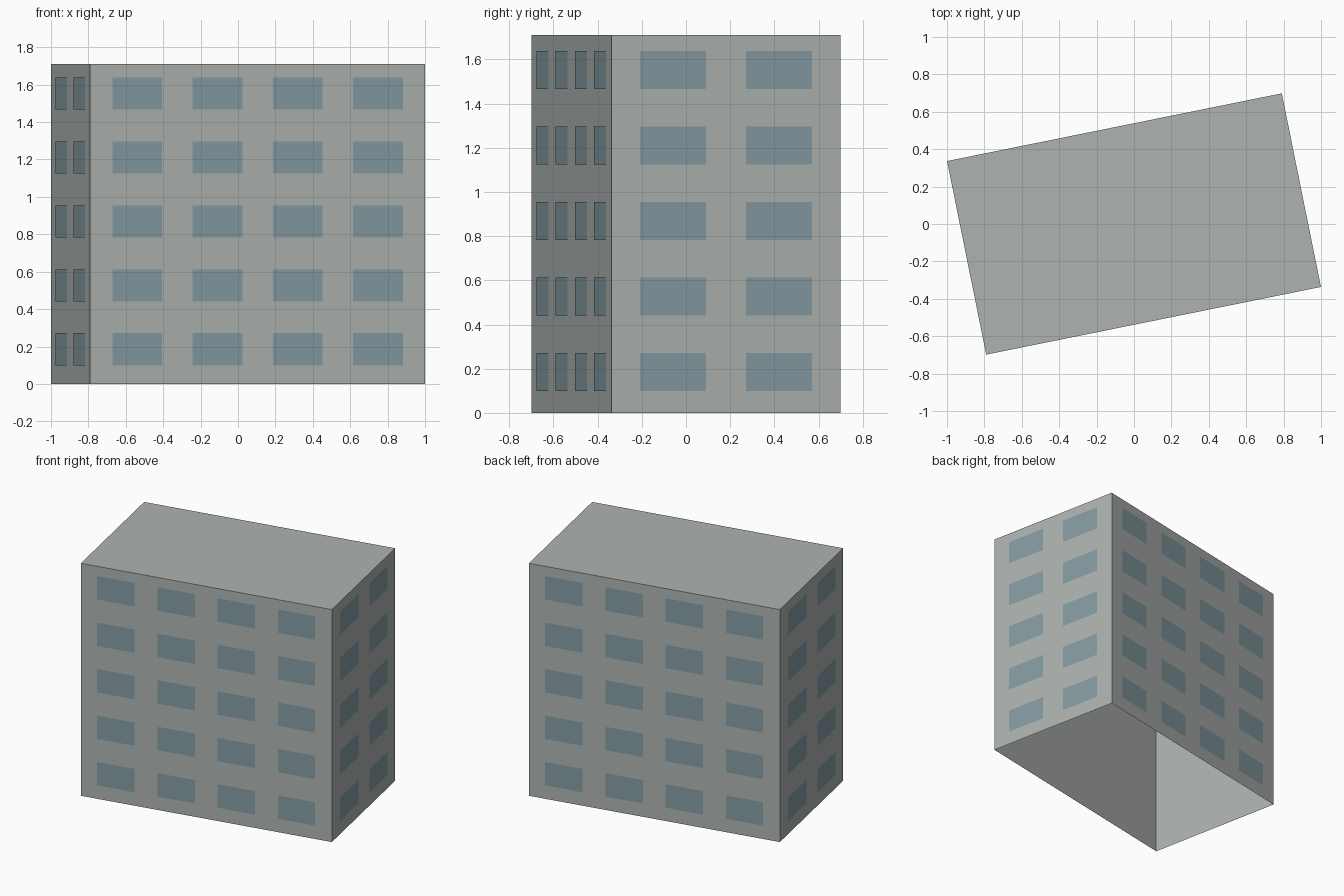
import bpy
import bmesh
from math import radians, pi
from mathutils import Matrix, Vector

LENGTH, WIDTH, HEIGHT = 1.826, 1.056, 1.71
TURN = Matrix.Rotation(radians(11.43), 4, 'Z')
FLOORS = 5

cube = bpy.data.objects.get("Cube")
if cube:
    bpy.data.objects.remove(cube, do_unlink=True)


def make_material(name, colour):
    mat = bpy.data.materials.new(name)
    mat.use_nodes = True
    mat.diffuse_color = colour
    bsdf = next(n for n in mat.node_tree.nodes if n.type == 'BSDF_PRINCIPLED')
    bsdf.inputs["Base Color"].default_value = colour
    return mat


def make_object(name, bm, mat):
    mesh = bpy.data.meshes.new(name)
    bm.transform(TURN)
    bm.to_mesh(mesh)
    bm.free()
    mesh.materials.append(mat)
    obj = bpy.data.objects.new(name, mesh)
    bpy.context.collection.objects.link(obj)
    return obj


concrete = make_material("grey concrete", (0.42, 0.455, 0.434, 1))
glass = make_material("blue grey glass", (0.231, 0.332, 0.367, 1))

# Building shell: walls and flat roof, open underneath
bm = bmesh.new()
bmesh.ops.create_cube(bm, size=1)
bmesh.ops.scale(bm, vec=(LENGTH, WIDTH, HEIGHT), verts=bm.verts)
bmesh.ops.translate(bm, vec=(0, 0, HEIGHT / 2), verts=bm.verts)
bm.normal_update()
floor = [f for f in bm.faces if f.normal.z < -0.5]
bmesh.ops.delete(bm, geom=floor, context='FACES_ONLY')
make_object("building_shell", bm, concrete)


# Window panes: a grid of thin flat plates lying just outside one wall
def window_wall(name, angle, distance, columns, pitch, pane_width):
    bm = bmesh.new()
    for row in range(FLOORS):
        z = 0.185 + row * 0.342
        for col in range(columns):
            x = (col - (columns - 1) / 2) * pitch
            corners = [(-1, -1), (1, -1), (1, 1), (-1, 1)]
            bm.faces.new([bm.verts.new(Vector((x + sx * pane_width / 2,
                                               -distance - 0.002,
                                               z + sz * 0.086)))
                          for sx, sz in corners])
    bm.transform(Matrix.Rotation(angle, 4, 'Z'))
    make_object(name, bm, glass)


for name, angle in (("front_windows", 0), ("back_windows", pi)):
    window_wall(name, angle, WIDTH / 2, 4, 0.438, 0.272)
for name, angle in (("left_windows", pi / 2), ("right_windows", -pi / 2)):
    window_wall(name, angle, LENGTH / 2, 2, 0.488, 0.305)
